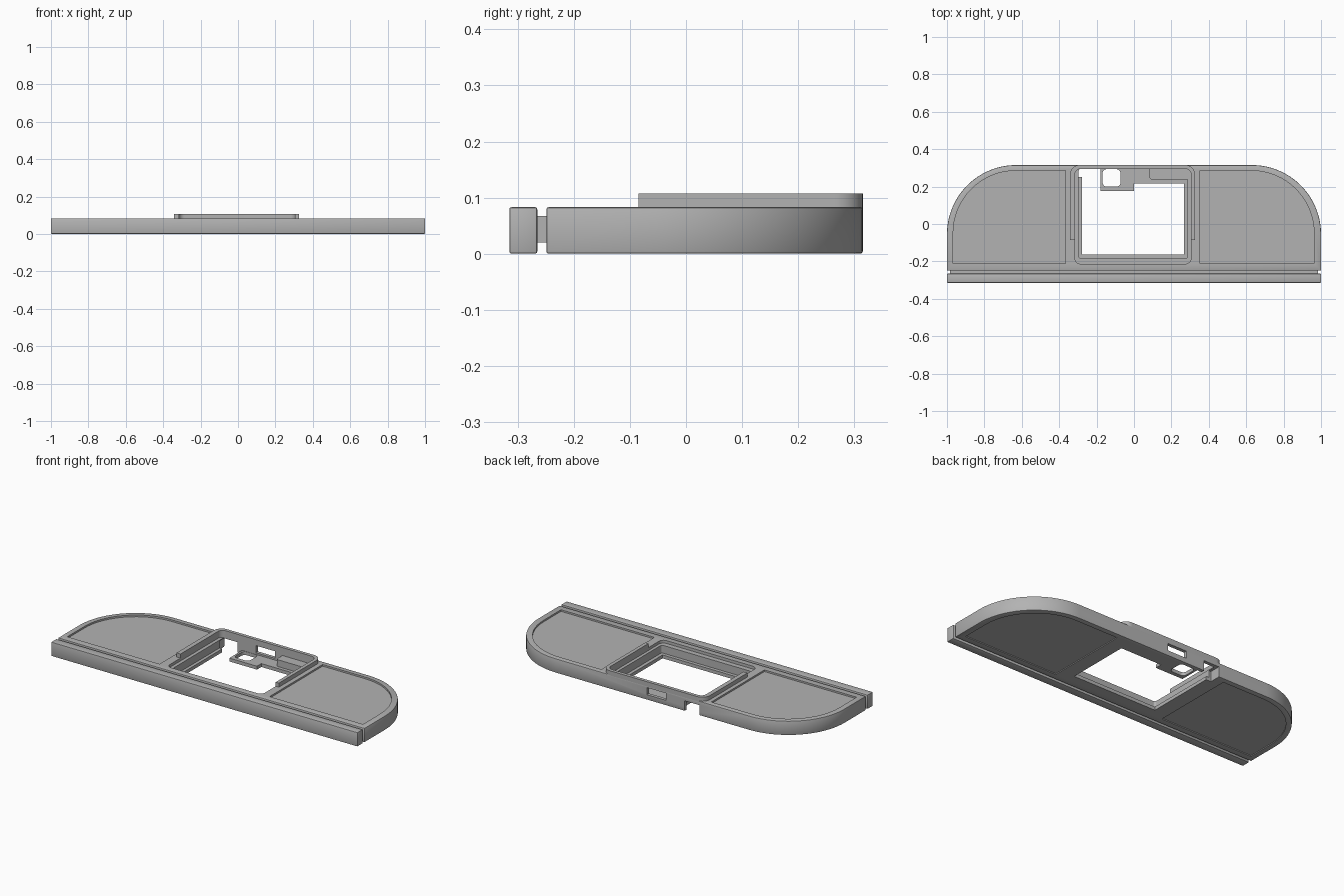
import bpy
import math

if "Cube" in bpy.data.objects:
    bpy.data.objects.remove(bpy.data.objects["Cube"])

GREY = (0.45, 0.45, 0.45, 1)
mat = bpy.data.materials.new("plain grey")
mat.use_nodes = True
mat.diffuse_color = GREY
mat.node_tree.nodes["Principled BSDF"].inputs["Base Color"].default_value = GREY


def plate(name, x0, x1, y0, y1, z0, z1, radii=(0, 0, 0, 0), steps=16):
    """Upright prism; radii run front-right, back-right, back-left, front-left seen from above."""
    corners = [(x1, y0, -1, 1), (x1, y1, -1, -1), (x0, y1, 1, -1), (x0, y0, 1, 1)]
    outline = []
    for i, ((x, y, sx, sy), r) in enumerate(zip(corners, radii)):
        if r == 0:
            outline.append((x, y))
            continue
        for k in range(steps + 1):
            a = math.radians(-90 + 90 * i + 90 * k / steps)
            outline.append((x + sx * r + r * math.cos(a), y + sy * r + r * math.sin(a)))
    n = len(outline)
    verts = [(x, y, z) for z in (z0, z1) for x, y in outline]
    faces = [tuple(reversed(range(n))), tuple(range(n, 2 * n))]
    faces += [(i, (i + 1) % n, n + (i + 1) % n, n + i) for i in range(n)]
    mesh = bpy.data.meshes.new(name)
    mesh.from_pydata(verts, [], faces)
    mesh.materials.append(mat)
    obj = bpy.data.objects.new(name, mesh)
    bpy.context.collection.objects.link(obj)
    return obj


def activate(obj):
    bpy.ops.object.select_all(action="DESELECT")
    obj.select_set(True)
    bpy.context.view_layer.objects.active = obj


def bevel(obj, width):
    activate(obj)
    mod = obj.modifiers.new("soft_edge", "BEVEL")
    mod.width, mod.segments, mod.angle_limit = width, 2, math.radians(40)
    bpy.ops.object.modifier_apply(modifier=mod.name)


def cut(obj, *box, radii=(0, 0, 0, 0)):
    cutter = plate("cutter", *box, radii=radii)
    activate(obj)
    mod = obj.modifiers.new("cut", "BOOLEAN")
    mod.operation, mod.solver, mod.object = "DIFFERENCE", "EXACT", cutter
    bpy.ops.object.modifier_apply(modifier=mod.name)
    bpy.data.objects.remove(cutter)


# Main body with large rounded back corners, front strip and the core in the groove
TOP, BACK = 0.083, 0.315
body = plate("body", -1, 1, -0.249, BACK, 0, TOP, (0, 0.37, 0.37, 0), 32)
strip = plate("front_strip", -1, 1, -BACK, -0.265, 0, TOP)
plate("groove_core", -0.985, 0.985, -0.27, -0.24, 0.02, 0.067)
bevel(body, 0.004)
bevel(strip, 0.004)

# Shallow wing recesses, above and below
for z0, z1 in ((TOP - 0.01, 0.2), (-0.1, 0.005)):
    cut(body, -0.967, -0.365, -0.21, 0.285, z0, z1, radii=(0, 0, 0.335, 0))
    cut(body, 0.353, 0.963, -0.21, 0.285, z0, z1, radii=(0, 0.335, 0, 0))

# Raised rim around the back of the opening
rim = plate("raised_rim", -0.342, 0.326, -0.085, BACK, TOP - 0.005, 0.107, (0, 0.05, 0.05, 0))

# Stepped opening: upper ledge, lower ledge, through hole
soft = (0.03,) * 4
cut(rim, -0.316, 0.305, -0.213, 0.295, 0.0, 0.2, radii=soft)
cut(body, -0.316, 0.305, -0.213, 0.295, 0.066, 0.2, radii=soft)
cut(body, -0.296, 0.287, -0.183, 0.295, 0.02, 0.2, radii=(0.012,) * 4)
cut(body, -0.278, 0.267, -0.163, 0.295, -0.1, 0.2)

# Port window and open notch in the back wall
cut(body, -0.09, 0.035, 0.25, 0.4, 0.03, 0.072)
cut(body, -0.31, -0.21, 0.25, 0.4, -0.1, 0.06)

# Tab with a soft square hole, shelf and block inside the opening
tab = plate("tab", -0.18, 0, 0.176, 0.3, 0, 0.02)
cut(tab, -0.168, -0.072, 0.2, 0.293, -0.1, 0.1, radii=(0.022,) * 4)
plate("shelf", 0, 0.275, 0.217, 0.3, 0, 0.02)
plate("shelf_block", 0.083, 0.29, 0.237, 0.3, 0.015, 0.06, (0, 0, 0, 0.015))

for obj in (body, strip, rim, tab):
    activate(obj)
    bpy.ops.object.shade_smooth_by_angle(angle=math.radians(30))
